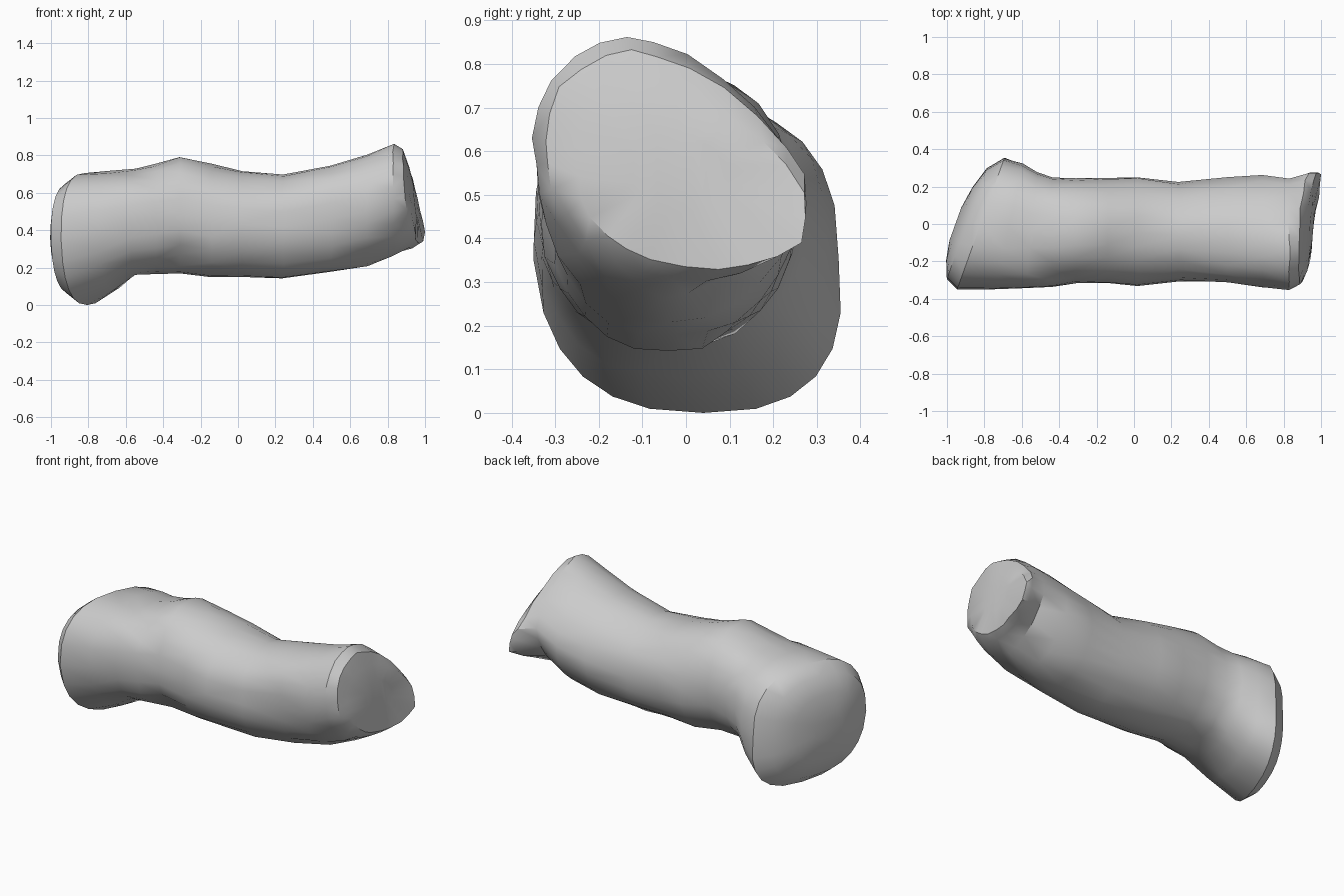
import bpy, bmesh, math, random
from mathutils import Vector

old = bpy.data.objects.get("Cube")
if old:
    bpy.data.objects.remove(old)
random.seed(4)

# One plain grey material
grey = bpy.data.materials.new("stone grey")
grey.use_nodes = True
grey.diffuse_color = (0.6, 0.6, 0.6, 1)
grey.node_tree.nodes["Principled BSDF"].inputs["Base Color"].default_value = (0.6, 0.6, 0.6, 1)

SIDES = 24
# Body sections: x, bottom, top, front y, back y, upper lean in y, squareness
SECTIONS = [
    (-.44, .17, .755, -.34, .25, 0, .92), (-.31, .17, .795, -.32, .245, 0, .97),
    (-.14, .145, .755, -.32, .25, 0, .95), (.02, .15, .72, -.33, .25, 0, .95),
    (.24, .14, .70, -.305, .225, -.02, .95), (.50, .175, .75, -.31, .25, -.05, .95),
    (.69, .205, .805, -.335, .265, -.07, 1.05), (.83, .265, .865, -.345, .245, -.09, 1.18),
]


def signed_power(v, p):
    return math.copysign(abs(v) ** p, v)


def ring(bm, x, low, high, front, back, lean=0, square=.95,
         tilt_y=0, tilt_z=0, lean_low=0, jitter=.005):
    """Squarish oval section, optionally tilted along the log."""
    verts = []
    yc, zc = (front + back) / 2, (low + high) / 2
    for i in range(SIDES):
        a = math.tau * i / SIDES
        c, s = signed_power(math.cos(a), square), signed_power(math.sin(a), square)
        dy = c * (back - front) / 2 + lean * max(s, 0) + lean_low * max(-s, 0)
        dz = s * (high - low) / 2
        shake = Vector([random.uniform(-jitter, jitter) for _ in range(3)])
        p = Vector((x + tilt_y * dy + tilt_z * dz, yc + dy, zc + dz)) + shake
        p.z = max(p.z, 0)
        verts.append(bm.verts.new(p))
    return verts


bm = bmesh.new()
# Slanted, domed butt end, shrinking towards its middle
rings = []
for scale, bulge in ((.25, .135), (.55, .115), (.84, .075), (1, 0)):
    rings.append(ring(bm, -.82 - bulge, .36 - .36 * scale, .36 + .345 * scale,
                      -.35 * scale, .35 * scale, square=.78, tilt_y=.36,
                      lean_low=.04 * scale, jitter=0))
# Flared foot narrowing into the body
rings += [
    ring(bm, -.67, .08, .715, -.35, .32, square=.8, tilt_y=.22, lean_low=.03),
    ring(bm, -.55, .16, .73, -.345, .275, square=.87, tilt_y=.1),
]
rings += [ring(bm, *s) for s in SECTIONS]
# Rounded broken end leaning over its lower edge
rings += [
    ring(bm, .9, .31, .83, -.315, .235, -.09, 1.12, .03, -.06),
    ring(bm, .935, .345, .74, -.25, .215, -.07, 1, .05, -.1),
    ring(bm, .95, .46, .64, -.12, .10, -.03, 1, .05, -.1, jitter=0),
]
for a, b in zip(rings, rings[1:]):
    for i in range(SIDES):
        j = (i + 1) % SIDES
        bm.faces.new((a[i], a[j], b[j], b[i]))
bm.faces.new(rings[0][::-1])
bm.faces.new(rings[-1])

# Broken corner drawn out to a tip at the lower back
tip = Vector((1.0, .265, .39))
corner = min(rings[-2], key=lambda v: (v.co - tip).length)
start = corner.co.copy()
for v in rings[-3] + rings[-2]:
    pull = max(0, 1 - (v.co - start).length / .28)
    v.co += (tip - start) * pull

# Small chips in the surface
for r, i in ((6, 9), (7, 15), (10, 20), (12, 16), (13, 17)):
    v = rings[r][i]
    v.co += (Vector((v.co.x, 0, .45)) - v.co) * .05

bmesh.ops.triangulate(bm, faces=bm.faces[:])
bmesh.ops.recalc_face_normals(bm, faces=bm.faces[:])
mesh = bpy.data.meshes.new("log_body")
bm.to_mesh(mesh)
bm.free()
mesh.materials.append(grey)
log = bpy.data.objects.new("log_body", mesh)
bpy.context.collection.objects.link(log)
bpy.ops.object.select_all(action='DESELECT')
bpy.context.view_layer.objects.active = log
log.select_set(True)
bpy.ops.object.shade_smooth_by_angle(angle=math.radians(35))
